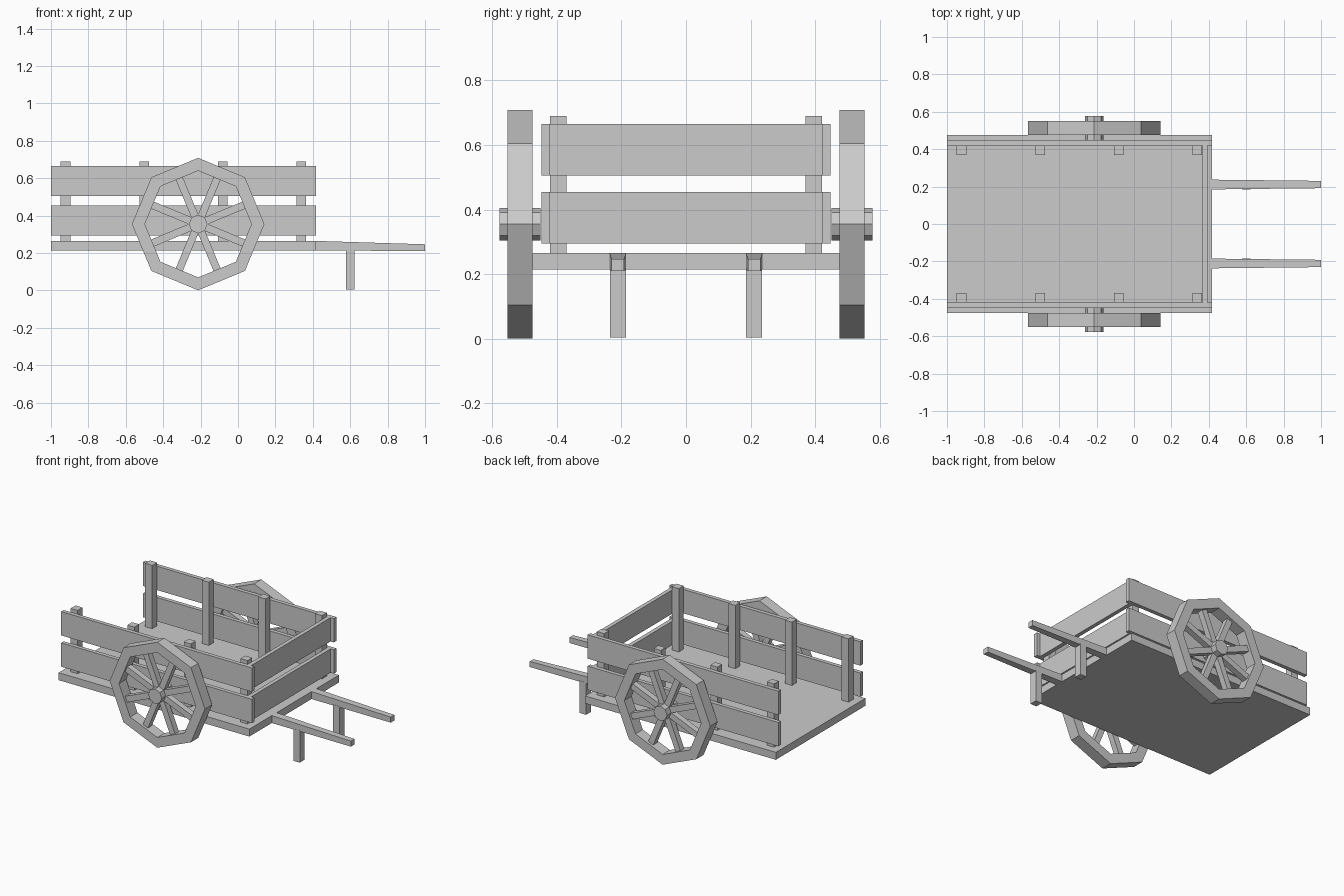
import bpy, bmesh, math
from mathutils import Matrix, Vector

if "Cube" in bpy.data.objects:
    bpy.data.objects.remove(bpy.data.objects["Cube"], do_unlink=True)

GREY = (0.6, 0.6, 0.6, 1)
mat = bpy.data.materials.new("plain grey")
mat.use_nodes = True
mat.diffuse_color = GREY
mat.node_tree.nodes["Principled BSDF"].inputs["Base Color"].default_value = GREY


def finish(name, bm):
    bmesh.ops.recalc_face_normals(bm, faces=bm.faces)
    mesh = bpy.data.meshes.new(name)
    bm.to_mesh(mesh)
    bm.free()
    mesh.materials.append(mat)
    obj = bpy.data.objects.new(name, mesh)
    bpy.context.scene.collection.objects.link(obj)
    return obj


def add_box(bm, x, y, z):
    """Add a box from three (low, high) ranges."""
    lo, hi = Vector((x[0], y[0], z[0])), Vector((x[1], y[1], z[1]))
    m = Matrix.Translation((lo + hi) / 2) @ Matrix.Diagonal((*(hi - lo), 1))
    return bmesh.ops.create_cube(bm, size=1, matrix=m)["verts"]


def box(name, x, y, z):
    bm = bmesh.new()
    add_box(bm, x, y, z)
    return finish(name, bm)


def span(side, a, b):
    """Range in y mirrored to the given side."""
    return tuple(sorted((side * a, side * b)))


BACK, FRONT = -1.0, 0.417
DECK = (0.215, 0.265)
PLANKS = {"lower": (0.295, 0.455), "upper": (0.505, 0.665)}
HUB_X, HUB_Z = -0.213, 0.355

# Deck and end boards
box("deck", (BACK, FRONT), (-0.475, 0.475), DECK)
for level, z in PLANKS.items():
    box(level + "_end_board", (0.366, 0.393), (-0.421, 0.421), z)


def ring_points(bm, radius, y):
    """Octagon with a corner at the top, in the wheel plane."""
    return [bm.verts.new((HUB_X + radius * math.cos(i * math.pi / 4), y,
                          HUB_Z + radius * math.sin(i * math.pi / 4))) for i in range(8)]


def wheel(side, label):
    # Rim: closed octagonal ring of rectangular section
    bm = bmesh.new()
    loops = [ring_points(bm, r, side * y) for r, y in
             ((0.354, 0.475), (0.354, 0.552), (0.285, 0.552), (0.285, 0.475))]
    for a, b in zip(loops, loops[1:] + loops[:1]):
        for i in range(8):
            j = (i + 1) % 8
            bm.faces.new((a[i], a[j], b[j], b[i]))
    finish(label + "_wheel_rim", bm)

    # Hub
    bm = bmesh.new()
    inner, outer = ring_points(bm, 0.05, side * 0.45), ring_points(bm, 0.05, side * 0.577)
    bm.faces.new(inner)
    bm.faces.new(outer)
    for i in range(8):
        j = (i + 1) % 8
        bm.faces.new((inner[i], inner[j], outer[j], outer[i]))
    finish(label + "_wheel_hub", bm)

    # Spokes meet the middle of each rim segment
    bm = bmesh.new()
    for i in range(8):
        verts = add_box(bm, (0.035, 0.272), span(side, 0.493, 0.534), (-0.02, 0.02))
        turn = Matrix.Rotation((i + 0.5) * math.pi / 4, 4, "Y")
        bmesh.ops.transform(bm, verts=verts,
                            matrix=Matrix.Translation((HUB_X, 0, HUB_Z)) @ turn)
    finish(label + "_wheel_spokes", bm)


for side, label in ((1, "left"), (-1, "right")):
    # Side boards and their posts
    for level, z in PLANKS.items():
        box(f"{label}_{level}_side_board", (BACK, FRONT), span(side, 0.421, 0.448), z)
    for i in range(4):
        x = -0.922 + i * 0.4203
        box(f"{label}_post_{i + 1}", (x - 0.026, x + 0.026), span(side, 0.37, 0.421), (DECK[0], 0.69))

    # Handle tapering and dropping slightly toward its tip
    handle = box(label + "_handle", (FRONT, 1.0), span(side, 0.185, 0.237), DECK)
    for v in handle.data.vertices:
        if v.co.x > 0.9:
            v.co.y = side * 0.211 + (v.co.y - side * 0.211) * 0.75
            v.co.z = 0.247 if v.co.z > 0.24 else 0.21

    # Prop leg
    box(label + "_leg", (0.577, 0.624), span(side, 0.185, 0.236), (0.004, 0.22))
    wheel(side, label)
